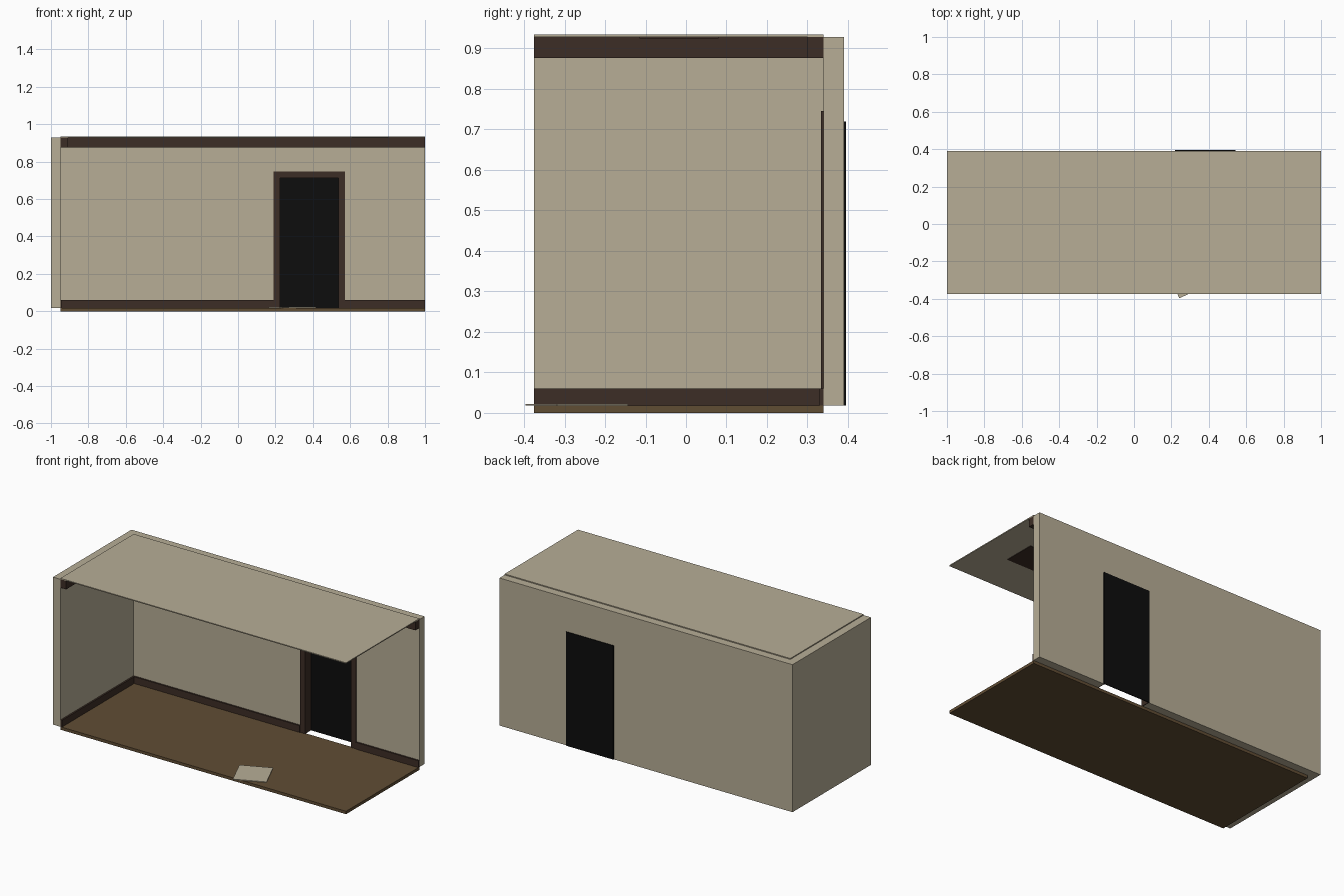
import bpy, math

if "Cube" in bpy.data.objects:
    bpy.data.objects.remove(bpy.data.objects["Cube"])


def material(name, rgb):
    m = bpy.data.materials.new(name)
    m.diffuse_color = (*rgb, 1)
    m.use_nodes = True
    m.node_tree.nodes["Principled BSDF"].inputs["Base Color"].default_value = m.diffuse_color
    return m


BEIGE = material("beige plaster", (0.475, 0.42, 0.305))
WOOD = material("brown floor", (0.118, 0.074, 0.034))
TRIM = material("dark brown trim", (0.046, 0.027, 0.019))
BLACK = material("black door", (0.004, 0.004, 0.004))


def box(name, x, y, z, mat, turn=0):
    """Box from (min, max) ranges, optionally turned about z."""
    bpy.ops.mesh.primitive_cube_add(
        size=1, location=[(r[0] + r[1]) / 2 for r in (x, y, z)],
        rotation=(0, 0, math.radians(turn)))
    ob = bpy.context.object
    ob.name = name
    ob.scale = [r[1] - r[0] for r in (x, y, z)]
    bpy.ops.object.transform_apply(location=False, rotation=False, scale=True)
    ob.data.materials.append(mat)
    return ob


# room limits
L, R, F, B = -0.95, 1.0, -0.375, 0.34
FLOOR, CEIL, BACK = 0.018, 0.928, 0.39
D0, D1, DTOP = 0.225, 0.537, 0.712      # clear door opening
C = 0.035                               # casing width

# floor and ceiling slabs
box("floor", (L, R), (F, B), (0, FLOOR), WOOD)
box("ceiling", (L, R), (F, B), (CEIL, 0.934), BEIGE)

# left wall, and back wall as one outline with a door notch
box("left_wall", (-1, L), (F, BACK), (FLOOR, CEIL), BEIGE)
outline = [(L, FLOOR), (D0 - 0.005, FLOOR), (D0 - 0.005, DTOP + 0.005),
           (D1 + 0.005, DTOP + 0.005), (D1 + 0.005, FLOOR), (R, FLOOR),
           (R, CEIL), (L, CEIL)]
n = len(outline)
verts = [(x, y, z) for y in (B, BACK) for x, z in outline]
faces = [tuple(range(n)), tuple(reversed(range(n, 2 * n)))]
faces += [(i, i + n, (i + 1) % n + n, (i + 1) % n) for i in range(n)]
mesh = bpy.data.meshes.new("back_wall")
mesh.from_pydata(verts, [], faces)
mesh.materials.append(BEIGE)
bpy.context.collection.objects.link(bpy.data.objects.new("back_wall", mesh))

# door casing and lining through the wall
for side, a, s in (("left", D0, -1), ("right", D1, 1)):
    box(f"{side}_casing", sorted((a, a + s * C)), (0.333, B), (FLOOR, DTOP), TRIM)
    box(f"{side}_jamb", sorted((a, a + s * 0.005)), (B, BACK), (FLOOR, DTOP), TRIM)
box("top_casing", (D0 - C, D1 + C), (0.333, B), (DTOP, 0.746), TRIM)
box("top_jamb", (D0 - 0.005, D1 + 0.005), (B, BACK), (DTOP, DTOP + 0.005), TRIM)

# door plate on the outside
box("door", (0.22, 0.543), (BACK, 0.395), (FLOOR, 0.72), BLACK)

# baseboards and crown mouldings
box("left_baseboard", (L, L + 0.01), (F, B), (FLOOR, 0.06), TRIM)
box("back_baseboard_a", (L + 0.01, D0 - C), (0.33, B), (FLOOR, 0.06), TRIM)
box("back_baseboard_b", (D1 + C, R), (0.33, B), (FLOOR, 0.06), TRIM)
box("left_crown", (L, L + 0.04), (F, B), (0.876, CEIL), TRIM)
box("back_crown", (L + 0.04, R), (B - 0.04, B), (0.876, CEIL), TRIM)

# ceiling panels, and the dark patch left by the fallen tile
for i, x in enumerate((-0.755, -0.17)):
    box(f"ceiling_panel_{i + 1}", (x, x + 0.385), (-0.115, 0.08), (0.925, CEIL), BEIGE)
box("missing_tile_patch", (0.61, 0.805), (-0.115, 0.08), (0.925, CEIL), TRIM)

# fallen tile on the floor
box("fallen_tile", (0.195, 0.387), (-0.366, -0.174), (FLOOR, 0.022), BEIGE, 24)
